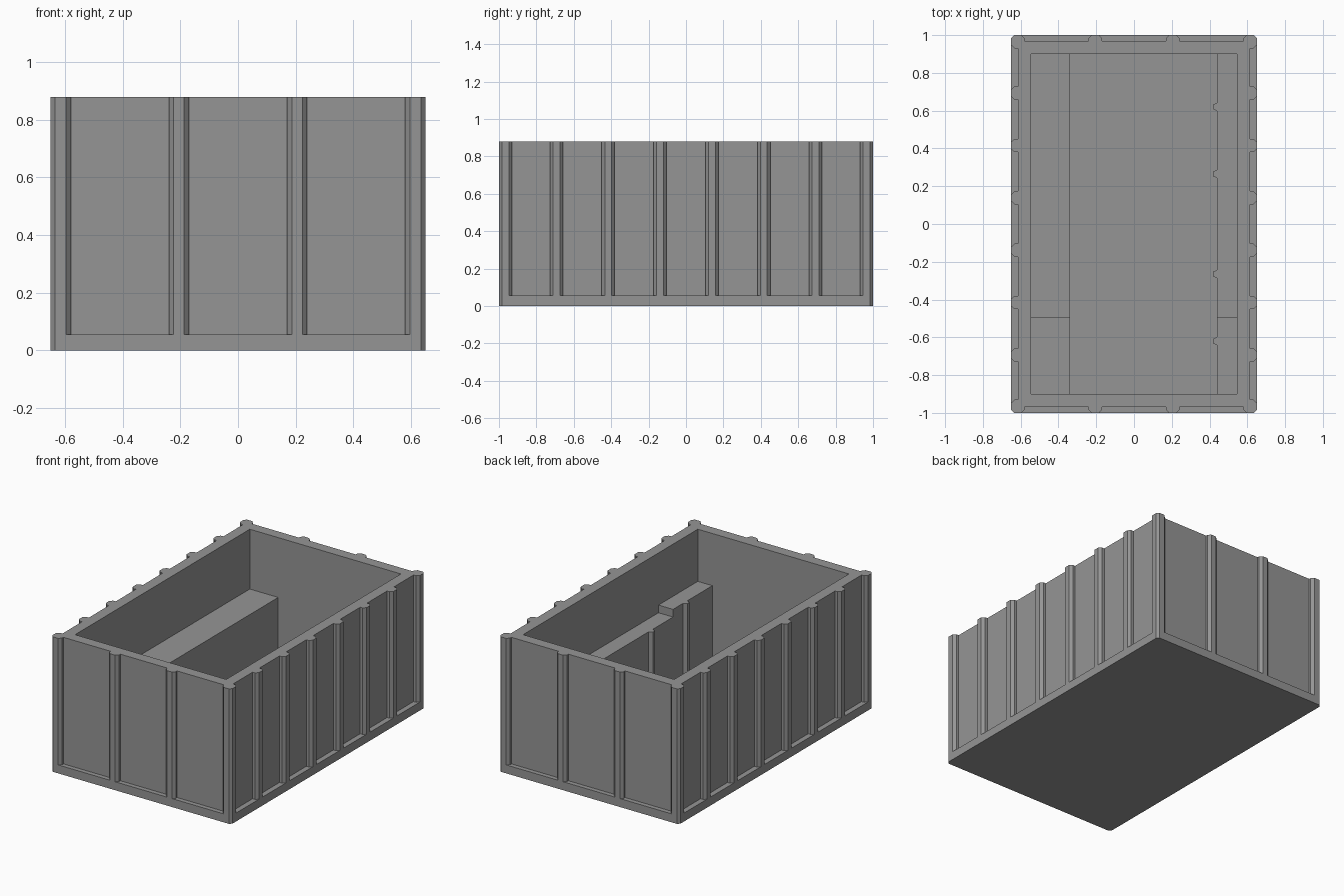
import bpy, bmesh

if "Cube" in bpy.data.objects:
    bpy.data.objects.remove(bpy.data.objects["Cube"])

HX, HY, TOP, BASE = 0.65, 1.0, 0.88, 0.055   # outer half sizes, height, base rim
CH = 0.017                                   # chamfer on ribs and corners

grey = bpy.data.materials.new("concrete_grey")
grey.diffuse_color = (0.30, 0.30, 0.30, 1)
grey.use_nodes = True
grey.node_tree.nodes["Principled BSDF"].inputs["Base Color"].default_value = grey.diffuse_color


def add_prism(bm, outline, z0, z1):
    """Extrude a counter-clockwise plan outline from z0 to z1."""
    low = [bm.verts.new((x, y, z0)) for x, y in outline]
    high = [bm.verts.new((x, y, z1)) for x, y in outline]
    bm.faces.new(low[::-1])
    bm.faces.new(high)
    n = len(low)
    for i in range(n):
        j = (i + 1) % n
        bm.faces.new((low[i], low[j], high[j], high[i]))


def make_object(name, bm):
    bmesh.ops.recalc_face_normals(bm, faces=bm.faces)
    mesh = bpy.data.meshes.new(name)
    bm.to_mesh(mesh)
    bm.free()
    mesh.materials.append(grey)
    obj = bpy.data.objects.new(name, mesh)
    bpy.context.collection.objects.link(obj)
    return obj


def rect(x0, x1, y0, y1):
    return [(x0, y0), (x1, y0), (x1, y1), (x0, y1)]


# Solid block with chamfered corners
c = 0.015
bm = bmesh.new()
add_prism(bm, [(-HX + c, -HY), (HX - c, -HY), (HX, -HY + c), (HX, HY - c),
               (HX - c, HY), (-HX + c, HY), (-HX, HY - c), (-HX, -HY + c)], 0, TOP)
box = make_object("ribbed_box", bm)

# Cutter: wall panels between the ribs, plus the inner cavity
bm = bmesh.new()


def cut_panels(half, ribs, end, depth, place):
    """Cut recessed panels along one wall; place maps (along, outward) to (x, y)."""
    edges = [-end] + [r + s * 0.035 for r in ribs for s in (-1, 1)] + [end]
    for a, b in zip(edges[::2], edges[1::2]):
        pts = [(a, -depth), (b, -depth), (b, -CH), (b + CH, 0), (b + CH, 0.03),
               (a - CH, 0.03), (a - CH, 0), (a, -CH)]
        add_prism(bm, [place(u, half + v) for u, v in pts], BASE, TOP + 0.1)


side_ribs = [-0.693, -0.416, -0.139, 0.139, 0.416, 0.693]
for s in (-1, 1):
    cut_panels(HY, [-0.205, 0.205], 0.58, 0.03, lambda u, v: (u, s * v))
    cut_panels(HX, side_ribs, 0.93, 0.035, lambda u, v: (s * v, u))
add_prism(bm, rect(-0.545, 0.545, -0.9, 0.9), BASE, TOP + 0.1)
cutter = make_object("cutter", bm)
cutter.hide_render = True

mod = box.modifiers.new("cut", 'BOOLEAN')
mod.operation = 'DIFFERENCE'
mod.solver = 'EXACT'
mod.object = cutter
bpy.context.view_layer.update()
graph = bpy.context.evaluated_depsgraph_get()
cut_mesh = bpy.data.meshes.new_from_object(box.evaluated_get(graph))
box.modifiers.clear()
box.data = cut_mesh
bpy.data.objects.remove(cutter)

# Inner ledges: a raised front part and a lower rear part on each side
STEP = -0.495
for part, y0, y1, z in (("front", -0.92, STEP, 0.54), ("rear", STEP, 0.92, 0.49)):
    bm = bmesh.new()
    add_prism(bm, rect(-0.56, -0.34, y0, y1), BASE - 0.01, z)
    make_object("left_ledge_" + part, bm)

    # Right ledge with small upright ribs on its inner face
    outline = [(0.56, y1)]
    for y in (0.62, 0.265, -0.265, -0.62):
        if y0 < y < y1:
            if len(outline) == 1:
                outline.append((0.44, y1))
            outline += [(0.44, y + 0.022), (0.417, y + 0.011),
                        (0.417, y - 0.011), (0.44, y - 0.022)]
    outline += [(0.44, y0), (0.56, y0)]
    bm = bmesh.new()
    add_prism(bm, outline, BASE - 0.01, z)
    make_object("right_ledge_" + part, bm)
